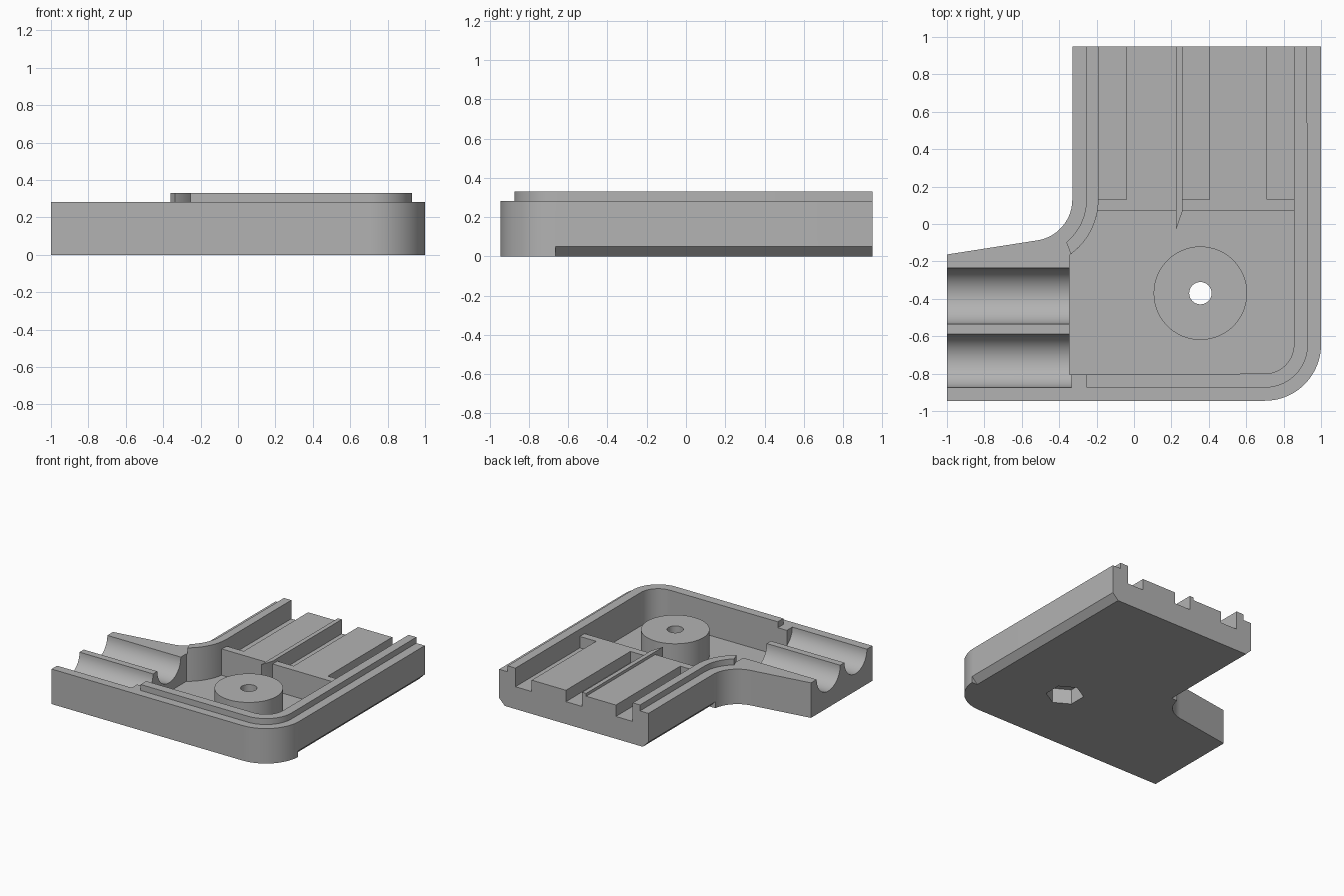
import bpy, bmesh
from math import sin, cos, radians, degrees, asin, pi
from mathutils import Matrix

cube = bpy.data.objects.get("Cube")
if cube:
    bpy.data.objects.remove(cube)

grey = bpy.data.materials.new("plain_grey")
grey.use_nodes = True
colour = (0.45, 0.45, 0.45, 1)
grey.diffuse_color = colour
grey.node_tree.nodes["Principled BSDF"].inputs["Base Color"].default_value = colour

BACK, FRONT = 0.95, -0.945
DECK, FLOOR = 0.282, 0.06
CORNER = (0.70, -0.645)      # centre of the rounded front corner
ELBOW = (-0.55, 0.13)        # centre of the concave elbow
SCREW = (0.355, -0.37)


def arc(centre, r, a, b, n=20):
    angles = [radians(a + (b - a) * i / n) for i in range(n + 1)]
    return [(centre[0] + r * cos(t), centre[1] + r * sin(t)) for t in angles]


def rect(x0, x1, y0, y1):
    return [(x0, y0), (x1, y0), (x1, y1), (x0, y1)]


def prism(name, outline, z0, z1, matrix=None):
    bm = bmesh.new()
    face = bm.faces.new([bm.verts.new((x, y, z0)) for x, y in outline])
    new = bmesh.ops.extrude_face_region(bm, geom=[face])["geom"]
    verts = [v for v in new if isinstance(v, bmesh.types.BMVert)]
    bmesh.ops.translate(bm, verts=verts, vec=(0, 0, z1 - z0))
    if matrix:
        bm.transform(matrix)
    bmesh.ops.recalc_face_normals(bm, faces=bm.faces)
    mesh = bpy.data.meshes.new(name)
    bm.to_mesh(mesh)
    bm.free()
    ob = bpy.data.objects.new(name, mesh)
    bpy.context.collection.objects.link(ob)
    mesh.materials.append(grey)
    return ob


def combine(tool, operation):
    mod = body.modifiers.new(tool.name, "BOOLEAN")
    mod.operation, mod.solver, mod.object = operation, "EXACT", tool
    bpy.context.view_layer.objects.active = body
    bpy.ops.object.modifier_apply(modifier=mod.name)
    bpy.data.objects.remove(tool)


def add(*args):
    combine(prism(*args), "UNION")


def cut(*args):
    combine(prism(*args), "DIFFERENCE")


def interior(top, start):
    # Inner wall line, shared by the deck recess and the deep pocket
    return ([(-0.345, -0.805)] + arc(CORNER, 0.155, -90, 0) + [(0.855, top)]
            + ([(-0.19, top)] if start == 0 else [])
            + arc(ELBOW, 0.36, start, -55.3))


# Main slab with rounded corner, concave elbow and sloping arm
body = prism("housing_half", [(-1, FRONT)] + arc(CORNER, 0.30, -90, 0)
             + [(1, BACK), (-0.33, BACK)] + arc(ELBOW, 0.22, 0, -81)
             + [(-1, -0.163)], 0, DECK)

# Raised sealing lip, trimmed on its inside by the recess
add("right_lip", [(-0.255, -0.875)] + arc(CORNER, 0.23, -90, 0)
    + [(0.925, BACK), (0.83, BACK)] + arc(CORNER, 0.13, 0, -90)
    + [(-0.255, -0.775)], 0.2, 0.33)
add("left_lip", [(-0.255, BACK)] + arc(ELBOW, 0.295, 0, -50.4)
    + arc(ELBOW, 0.38, -54.7, 0) + [(-0.17, BACK)], 0.2, 0.33)

# Shallow deck recess, deep pocket and three open channels
cut("deck_recess", interior(1.1, 0), 0.272, 0.5)
cut("pocket", interior(0.07, degrees(asin(-0.06 / 0.36))), FLOOR, 0.5)
for x0, x1 in ((-0.19, -0.04), (0.26, 0.405), (0.71, 0.855)):
    cut("channel", rect(x0, x1, 0.13, 1.1), 0.18, 0.5)

# Thin ridge with a pointed front end
add("ridge", [(0.225, -0.03), (0.26, 0.07), (0.26, BACK), (0.225, BACK)], 0.05, 0.295)

# Half-round tube seats running along x
along_x = Matrix.Rotation(pi / 2, 4, "Y")
for y, r in ((-0.385, 0.15), (-0.732, 0.143)):
    cut("tube_seat", arc((-DECK, y), r, 0, 350, 35), -1.1, -0.345 + 0.01, along_x)

# Screw boss with through hole and hexagonal nut trap
add("boss", arc(SCREW, 0.25, 0, 354, 59), 0.04, 0.272)
cut("screw_hole", arc(SCREW, 0.06, 0, 345, 23), -0.1, 0.5)
cut("nut_trap", arc(SCREW, 0.14, 30, 330, 5), -0.1, 0.12)

# Bevelled lower edges on both long sides
along_y = Matrix.Rotation(pi / 2, 4, "X")
for edge, side, start in ((1, 1, -0.665), (-0.33, -1, 0.1)):
    profile = [(edge - side * 0.07, -0.02), (edge + side * 0.02, -0.02),
               (edge + side * 0.02, 0.07)]
    cut("edge_bevel", profile, -1.1, -start, along_y)

bpy.ops.object.select_all(action="DESELECT")
body.select_set(True)
bpy.context.view_layer.objects.active = body
bpy.ops.object.shade_smooth_by_angle(angle=radians(25))
